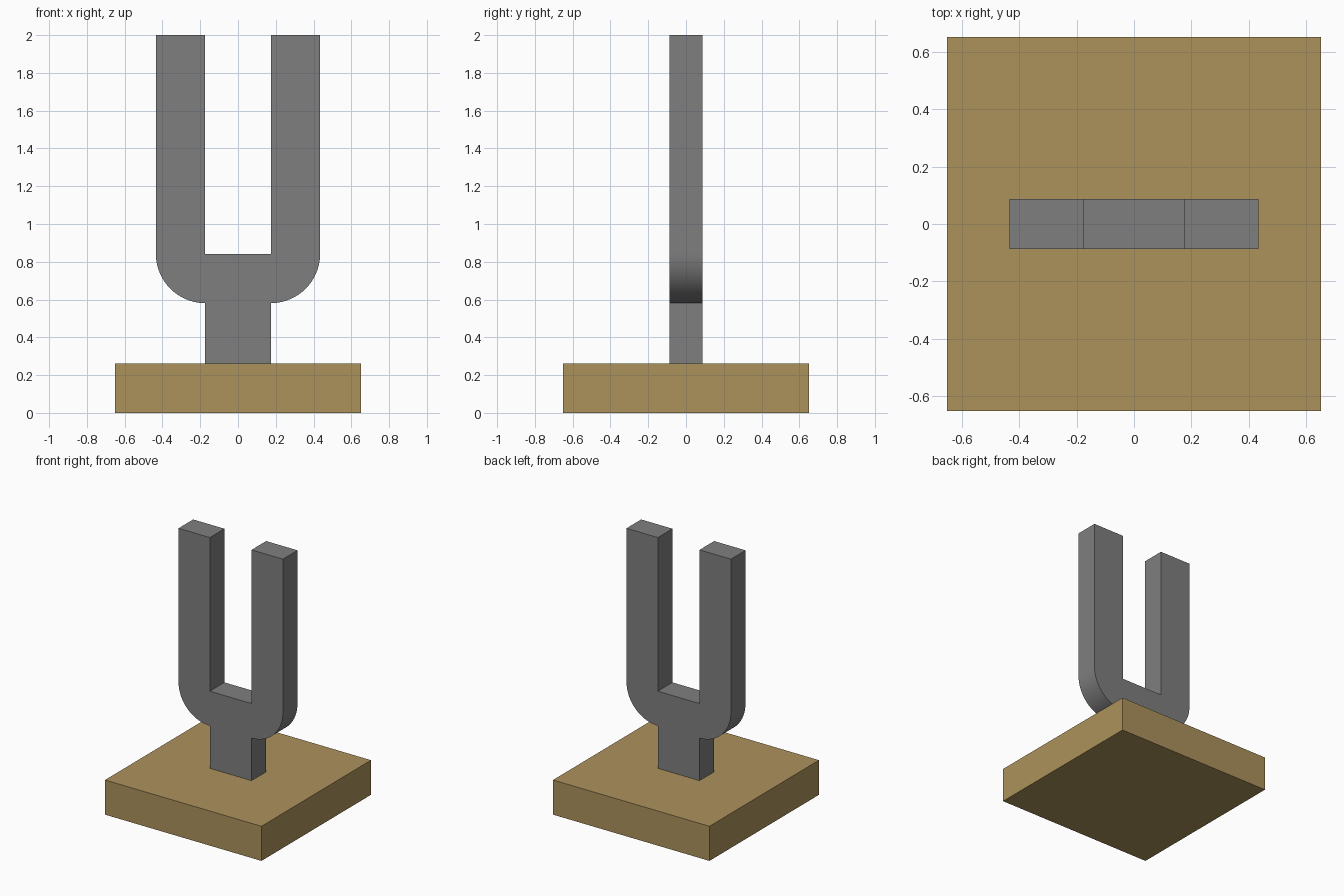
import bpy, bmesh, math

if "Cube" in bpy.data.objects:
    bpy.data.objects.remove(bpy.data.objects["Cube"])

U = 2 / 23            # module: the model is 23 modules tall
BASE, HALF, INNER, THICK = 3 * U, 5 * U, 2 * U, U
SHOULDER = 0.842      # height where the tines become straight
R = HALF - INNER      # radius of the rounded shoulders


def material(name, rgb):
    m = bpy.data.materials.new(name)
    m.diffuse_color = (*rgb, 1)
    m.use_nodes = True
    m.node_tree.nodes["Principled BSDF"].inputs["Base Color"].default_value = m.diffuse_color
    return m


def extruded(name, profile, y0, y1, mat):
    """Extrude an x-z profile along y."""
    bm = bmesh.new()
    face = bm.faces.new([bm.verts.new((x, y0, z)) for x, z in profile])
    res = bmesh.ops.extrude_face_region(bm, geom=[face])
    verts = [v for v in res["geom"] if isinstance(v, bmesh.types.BMVert)]
    bmesh.ops.translate(bm, verts=verts, vec=(0, y1 - y0, 0))
    bmesh.ops.recalc_face_normals(bm, faces=bm.faces)
    mesh = bpy.data.meshes.new(name)
    bm.to_mesh(mesh)
    bm.free()
    mesh.materials.append(mat)
    ob = bpy.data.objects.new(name, mesh)
    bpy.context.collection.objects.link(ob)
    return ob


def rect(hx, z0, z1):
    return [(-hx, z0), (hx, z0), (hx, z1), (-hx, z1)]


tan = material("tan", (0.413, 0.287, 0.107))
grey = material("grey", (0.212, 0.212, 0.212))

# Square base plate
extruded("base", rect(7.5 * U, 0, BASE), -7.5 * U, 7.5 * U, tan)

# Stem between base and fork
extruded("stem", rect(INNER, BASE, SHOULDER - R), -THICK, THICK, grey)

# Two-tine fork with rounded shoulders: right half, then mirrored
N = 24
arc = [(INNER + R * math.sin(a), SHOULDER - R * math.cos(a))
       for a in (math.pi / 2 * i / N for i in range(N + 1))]
right = arc + [(HALF, 2), (INNER, 2), (INNER, SHOULDER)]
left = [(-x, z) for x, z in reversed(right)]
fork = extruded("fork", right + left, -THICK, THICK, grey)

# Smooth the curved shoulders only
bpy.context.view_layer.objects.active = fork
fork.select_set(True)
bpy.ops.object.shade_smooth_by_angle(angle=math.radians(30))
